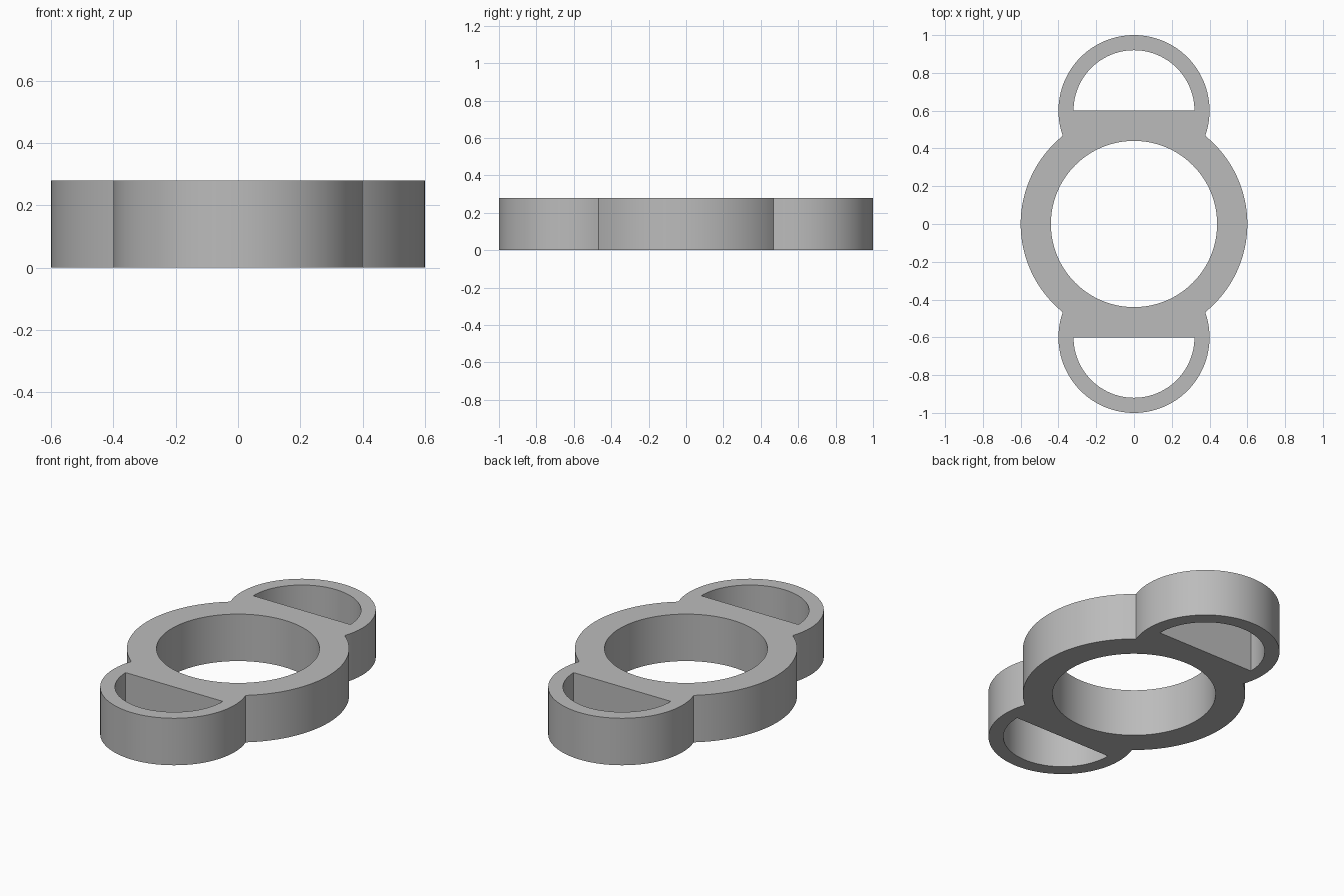
import bpy
import bmesh
from math import asin, atan2, cos, sin, pi, sqrt

HEIGHT = 0.28
RING_R, BORE_R = 0.6, 0.44
LOBE_R, SLOT_R, LOBE_Y = 0.4, 0.32, 0.6

cube = bpy.data.objects.get("Cube")
if cube:
    bpy.data.objects.remove(cube, do_unlink=True)

grey = bpy.data.materials.new("plain grey")
grey.use_nodes = True
colour = (0.5, 0.5, 0.5, 1)
grey.diffuse_color = colour
grey.node_tree.nodes["Principled BSDF"].inputs["Base Color"].default_value = colour


def arc(radius, start, end, steps, cy=0.0):
    """Points along an arc centred on (0, cy), both ends included."""
    angles = [start + (end - start) * i / steps for i in range(steps + 1)]
    return [(radius * cos(a), cy + radius * sin(a)) for a in angles]


def turned(points):
    """The same points after half a turn about the centre."""
    return [(-x, -y) for x, y in points]


# Outer outline: the ring's sides joined to the two round end loops
join_y = (RING_R**2 + LOBE_Y**2 - LOBE_R**2) / (2 * LOBE_Y)
join_x = sqrt(RING_R**2 - join_y**2)
ring_a = asin(join_y / RING_R)
lobe_a = atan2(join_y - LOBE_Y, join_x)
half = arc(RING_R, -ring_a, ring_a, 48)[:-1]
half += arc(LOBE_R, lobe_a, pi - lobe_a, 64, LOBE_Y)[:-1]
outline = half + turned(half)

# Openings: the round bore and a half-moon slot in each end loop
bore = arc(BORE_R, 0, 2 * pi, 128)[:-1]
slot = arc(SLOT_R, 0, pi, 48, LOBE_Y)

curve = bpy.data.curves.new("ring_profile", "CURVE")
curve.dimensions = "2D"
curve.fill_mode = "BOTH"
curve.extrude = HEIGHT / 2
for loop in (outline, bore, slot, turned(slot)):
    spline = curve.splines.new("POLY")
    spline.points.add(len(loop) - 1)
    for point, (x, y) in zip(spline.points, loop):
        point.co = (x, y, 0, 1)
    spline.use_cyclic_u = True

body = bpy.data.objects.new("ring_with_end_loops", curve)
bpy.context.collection.objects.link(body)
body.location.z = HEIGHT / 2
bpy.ops.object.select_all(action="DESELECT")
body.select_set(True)
bpy.context.view_layer.objects.active = body
bpy.ops.object.convert(target="MESH")
body = bpy.context.view_layer.objects.active

# Weld the caps to the walls and make the faces point outwards
bm = bmesh.new()
bm.from_mesh(body.data)
bmesh.ops.remove_doubles(bm, verts=bm.verts, dist=0.0001)
bmesh.ops.recalc_face_normals(bm, faces=bm.faces)
bm.to_mesh(body.data)
bm.free()

body.data.materials.clear()
body.data.materials.append(grey)
bpy.ops.object.shade_smooth_by_angle(angle=pi / 6)
